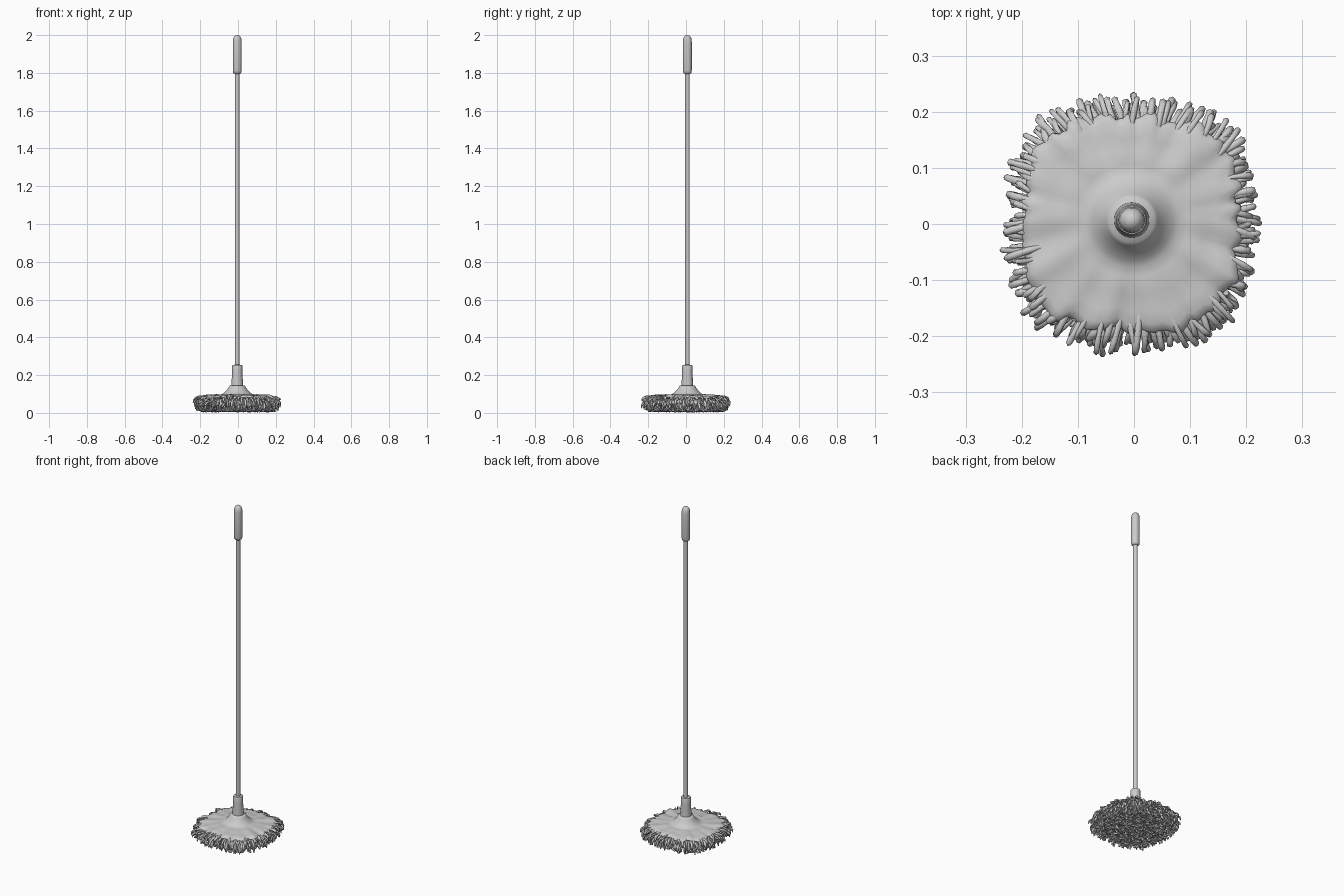
import bpy, bmesh, math, random
from mathutils import Vector

random.seed(7)
if "Cube" in bpy.data.objects:
    bpy.data.objects.remove(bpy.data.objects["Cube"])

grey = bpy.data.materials.new("light_grey")
grey.use_nodes = True
grey.diffuse_color = (0.6, 0.6, 0.6, 1)
grey.node_tree.nodes["Principled BSDF"].inputs["Base Color"].default_value = (0.6, 0.6, 0.6, 1)

AXIS = Vector((-0.004, 0.007, 0))


def finish(name, bm, angle=40):
    bmesh.ops.recalc_face_normals(bm, faces=bm.faces)
    mesh = bpy.data.meshes.new(name)
    bm.to_mesh(mesh)
    bm.free()
    mesh.materials.append(grey)
    obj = bpy.data.objects.new(name, mesh)
    bpy.context.collection.objects.link(obj)
    bpy.ops.object.select_all(action="DESELECT")
    obj.select_set(True)
    bpy.context.view_layer.objects.active = obj
    bpy.ops.object.shade_smooth_by_angle(angle=math.radians(angle))
    return obj


def skin(bm, rings):
    """Bridge successive rings of points and cap both ends."""
    loops = [[bm.verts.new(p) for p in ring] for ring in rings]
    n = len(loops[0])
    for a, b in zip(loops, loops[1:]):
        for i in range(n):
            j = (i + 1) % n
            bm.faces.new((a[i], a[j], b[j], b[i]))
    bm.faces.new(loops[0])
    bm.faces.new(loops[-1])


def lathe(name, profile, sides=32):
    bm = bmesh.new()
    turns = [2 * math.pi * i / sides for i in range(sides)]
    skin(bm, [[AXIS + Vector((r * math.cos(t), r * math.sin(t), z)) for t in turns]
              for r, z in profile])
    return finish(name, bm)


def strand(bm, points, radius, sides=6, steps=7):
    """Tapered yarn tube along a cubic Bezier curve."""
    a, b, c, d = points
    rings = []
    for k in range(steps + 1):
        t = k / steps
        u = 1 - t
        pos = a * u**3 + b * (3 * u * u * t) + c * (3 * u * t * t) + d * t**3
        tan = ((b - a) * u * u + (c - b) * (2 * u * t) + (d - c) * t * t).normalized()
        side = tan.cross(Vector((0.31, 0.17, 0.94))).normalized()
        up = tan.cross(side)
        r = radius * (0.4 if k == steps else random.uniform(0.8, 1.1))
        rings.append([pos + r * (math.cos(q) * side + math.sin(q) * up)
                      for q in (2 * math.pi * i / sides for i in range(sides))])
    skin(bm, rings)


def outline(a):
    """Rounded-square outline of the head."""
    return 0.206 - 0.011 * math.cos(4 * a) - 0.004 * math.cos(a)


def polar(r, a, z):
    return Vector((r * math.cos(a), r * math.sin(a), z))


# Pole, grip and socket
lathe("pole", [(0.0125, 0.2), (0.0125, 1.82)], 20)
lathe("grip", [(0.015, 1.795), (0.021, 1.8), (0.0235, 1.812), (0.0235, 1.965),
               (0.0215, 1.982), (0.016, 1.993), (0.008, 1.999), (0.002, 2.0)])
lathe("socket", [(0.032, 0.12), (0.031, 0.15), (0.027, 0.215), (0.0275, 0.247),
                 (0.025, 0.254), (0.0125, 0.255)])

# Fabric cover with a raised dome, a shallow groove and a ragged wavy rim
SIDES = 180
notch = [random.choice((0, 0, 0.004, 0.009)) for _ in range(SIDES // 3)]
PROFILE = [(0.0, 0.146), (0.2, 0.145), (0.23, 0.134), (0.29, 0.118), (0.36, 0.104),
           (0.42, 0.098), (0.5, 0.096), (0.58, 0.098), (0.65, 0.094), (0.8, 0.094),
           (0.92, 0.092), (0.98, 0.087), (1.0, 0.08), (0.95, 0.072), (0.6, 0.07)]
rings = []
for f, z in PROFILE:
    ring = []
    for i in range(SIDES):
        a = 2 * math.pi * i / SIDES
        blend = max(0, min(1, (f - 0.42) / 0.4))
        ragged = notch[i // 3] + 0.003 * math.sin(17 * a) + 0.003 * math.sin(29 * a + 1)
        r = f * (0.2 * (1 - blend) + outline(a) * blend) - ragged * blend ** 3
        wave = 0.002 * math.sin(9 * a) + 0.002 * math.sin(14 * a + 2)
        ring.append(polar(max(r, 0.001), a, z + wave * blend) + AXIS * (1 - blend))
    rings.append(ring)
bm = bmesh.new()
skin(bm, rings)
finish("fabric_cover", bm, 60)

# Solid backing that the yarn hangs from
bm = bmesh.new()
turns = [2 * math.pi * i / 48 for i in range(48)]
skin(bm, [[polar(outline(a) * f, a, z) for a in turns]
          for f, z in ((0.85, 0.028), (0.95, 0.045), (0.95, 0.07), (0.85, 0.08))])
finish("yarn_backing", bm)

# Drooping yarn around the rim, in layers from top to bottom
bm = bmesh.new()
for count, top, low, reach in ((75, 0.078, 0.045, 0.036), (90, 0.064, 0.022, 0.034),
                               (90, 0.048, 0.01, 0.024)):
    for i in range(count):
        a = 2 * math.pi * (i + random.uniform(-0.45, 0.45)) / count
        r = outline(a)
        out = reach * random.uniform(0.35, 1.1)
        b = a + random.uniform(-0.09, 0.09)
        z = top + random.uniform(-0.006, 0.006)
        end = low + random.uniform(0, 0.025)
        strand(bm, (polar(r - 0.05, a, z), polar(r - 0.01, a, z + 0.008),
                    polar(r + out, b, z + 0.006), polar(r + out, b, end)),
               random.uniform(0.005, 0.0075))
finish("rim_yarn", bm, 60)

# Tangled yarn loops covering the underside
bm = bmesh.new()
for i in range(420):
    a = i * 2.39996
    r = outline(a) * 0.97 * math.sqrt((i + 0.5) / 420)
    lean = random.uniform(0, 2 * math.pi)
    size = random.uniform(0.02, 0.035)
    root = polar(r, a, 0.04)
    step = Vector((math.cos(lean), math.sin(lean), 0)) * size
    low = Vector((0, 0, random.uniform(0.024, 0.033)))
    strand(bm, (root, root - low, root + step * 0.7 - low, root + step - low * 0.95),
           random.uniform(0.005, 0.007), steps=5)
finish("underside_yarn", bm, 60)
